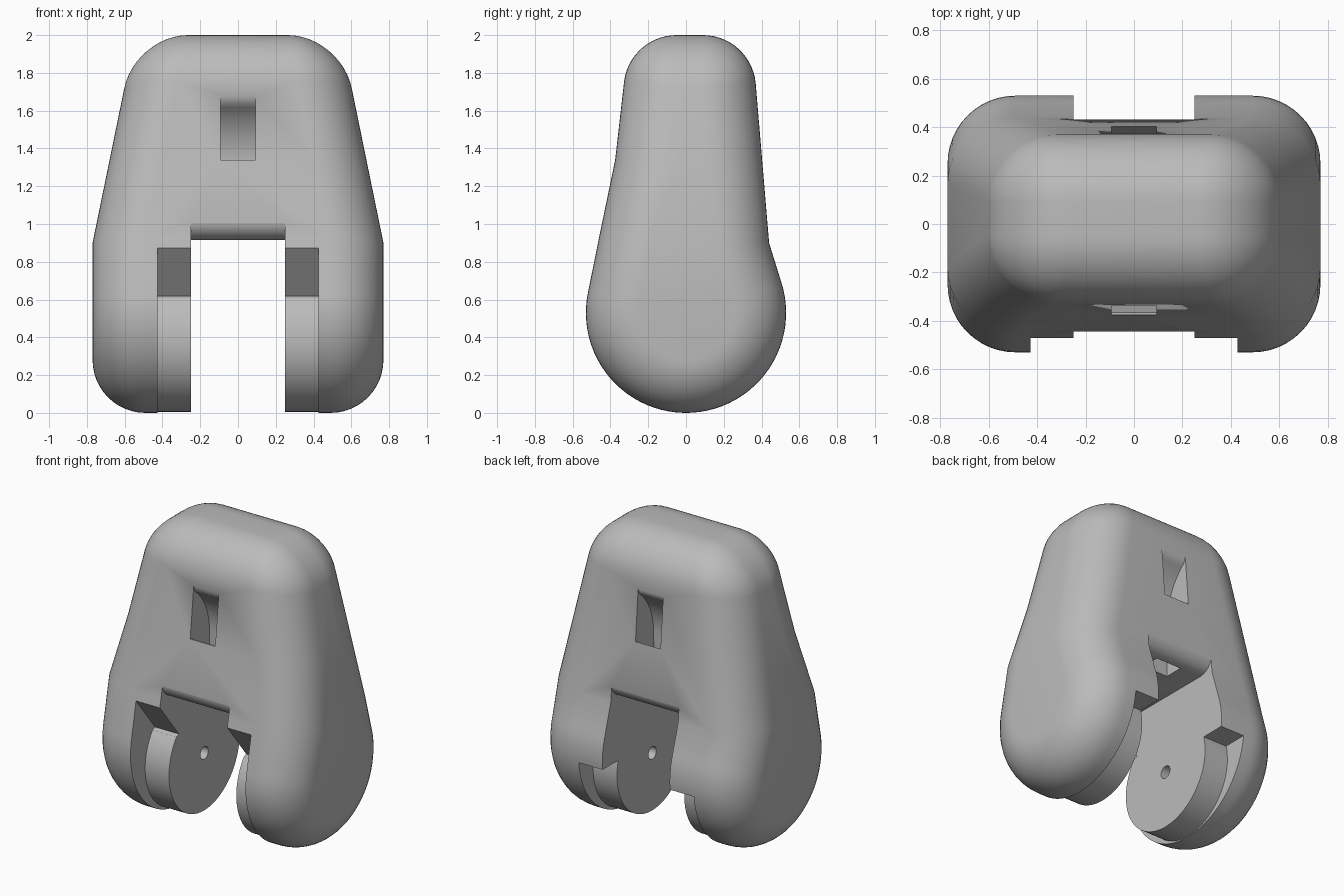
import bpy, bmesh
from math import sin, cos, pi, radians
from mathutils import Vector

if "Cube" in bpy.data.objects:
    bpy.data.objects.remove(bpy.data.objects["Cube"])

grey = bpy.data.materials.new("plain_grey")
grey.use_nodes = True
grey.diffuse_color = (0.5, 0.5, 0.5, 1)
grey.node_tree.nodes["Principled BSDF"].inputs["Base Color"].default_value = (0.5, 0.5, 0.5, 1)


def arc(cy, cz, r, a0, a1, n):
    """Points (y, z) along an arc, angles in degrees."""
    steps = [radians(a0 + (a1 - a0) * i / n) for i in range(n + 1)]
    return [(cy + r * cos(a), cz + r * sin(a)) for a in steps]


def finish(name, bm):
    bmesh.ops.recalc_face_normals(bm, faces=bm.faces)
    mesh = bpy.data.meshes.new(name)
    bm.to_mesh(mesh)
    bm.free()
    obj = bpy.data.objects.new(name, mesh)
    bpy.context.collection.objects.link(obj)
    mesh.materials.append(grey)
    return obj


def prism(name, outline, x0, x1):
    """Extrude a (y, z) outline from x0 to x1."""
    bm = bmesh.new()
    face = bm.faces.new([bm.verts.new((x0, y, z)) for y, z in outline])
    new = bmesh.ops.extrude_face_region(bm, geom=[face])["geom"]
    verts = [v for v in new if isinstance(v, bmesh.types.BMVert)]
    bmesh.ops.translate(bm, vec=(x1 - x0, 0, 0), verts=verts)
    return finish(name, bm)


# Side outline of the housing, and the flat core left inside its rounded edge
R = 0.28
outer = (arc(0, 0.53, 0.53, 19, -192, 48) + [(-0.46, 0.93), (-0.375, 1.34)]
         + arc(-0.05, 1.72, R, 172, 90, 14) + arc(0.09, 1.72, R, 90, 5, 14)
         + [(0.44, 0.9)])
core = (arc(0, 0.53, 0.53 - R, 19, -192, 48) + [(-0.185, 0.9), (-0.1, 1.29)]
        + [(-0.05, 1.72)] * 15 + [(0.09, 1.72)] * 15 + [(0.165, 0.9)])
front_crease, back_crease = 49, len(outer) - 1


def half_width(z):
    return 0.77 - 0.205 * max(0, z - 0.9)


# Housing: loft from one rounded side to the other
def build_housing():
    bm = bmesh.new()
    rings = []
    steps = 12
    stations = [(-1, pi / 2 * (1 - i / steps)) for i in range(steps + 1)]
    stations += [(1, pi / 2 * i / steps) for i in range(steps + 1)]
    for side, a in stations:
        ring = []
        for (py, pz), (qy, qz) in zip(outer, core):
            y, z = qy + (py - qy) * cos(a), qz + (pz - qz) * cos(a)
            ring.append(bm.verts.new((side * (half_width(z) - R + R * sin(a)), y, z)))
        rings.append(ring)
    n = len(outer)
    for r0, r1 in zip(rings, rings[1:]):
        for i in range(n):
            j = (i + 1) % n
            bm.faces.new((r0[i], r0[j], r1[j], r1[i]))
    for ring in (rings[0], rings[-1]):
        bm.faces.new(ring[:front_crease + 1] + [ring[back_crease]])
        bm.faces.new(ring[front_crease:])
    bmesh.ops.remove_doubles(bm, verts=bm.verts, dist=0.0005)
    return finish("housing", bm)


housing = build_housing()
cutters = []

# Central slot with rounded lips at front and back
slot = ([(-0.8, -0.2), (-0.8, 1.02)] + arc(-0.34, 1.02, 0.105, 180, 270, 10)
        + arc(0.33, 1.02, 0.105, 270, 360, 10) + [(0.8, 1.02), (0.8, -0.2)])
cutters.append(prism("slot_cutter", slot, -0.25, 0.25))

# Curved channels from the windows down into the slot
channel = ([(0.6, 1.34), (0.405, 1.34), (0.36, 1.15), (0.32, 0.85), (0.2, 0.85), (0.21, 1.3)]
           + arc(0.62, 1.32, 0.41, 178, 125, 12)[:-1] + [(0.385, 1.7), (0.6, 1.7)])
channel = [p for p in channel if p[1] < 1.65 or p[0] > 0.36]
cutters.append(prism("back_channel_cutter", channel, -0.093, 0.093))
cutters.append(prism("front_channel_cutter", [(0.04 - y, z) for y, z in channel], -0.093, 0.093))

# Recesses that leave a round boss on the inner face of each leg
recess = ([(-0.67, 1.12), (-0.27, 0.62)] + arc(0, 0.38, 0.375, 142, 375, 48)
          + [(0.7, 0.48), (0.7, -0.2), (-0.7, -0.2)])
for side in (-1, 1):
    cutters.append(prism("recess_cutter", recess, side * 0.2, side * 0.427))
    hole = arc(0, 0.39, 0.042, 0, 345, 23)
    cutters.append(prism("pin_hole_cutter", hole, side * 0.2, side * 0.4))

bpy.context.view_layer.objects.active = housing
for cutter in cutters:
    mod = housing.modifiers.new("cut", 'BOOLEAN')
    mod.operation = 'DIFFERENCE'
    mod.solver = 'EXACT'
    mod.object = cutter
    bpy.ops.object.modifier_apply(modifier=mod.name)
    bpy.data.objects.remove(cutter)

bpy.ops.object.select_all(action='DESELECT')
housing.select_set(True)
bpy.ops.object.shade_smooth_by_angle(angle=radians(30))
